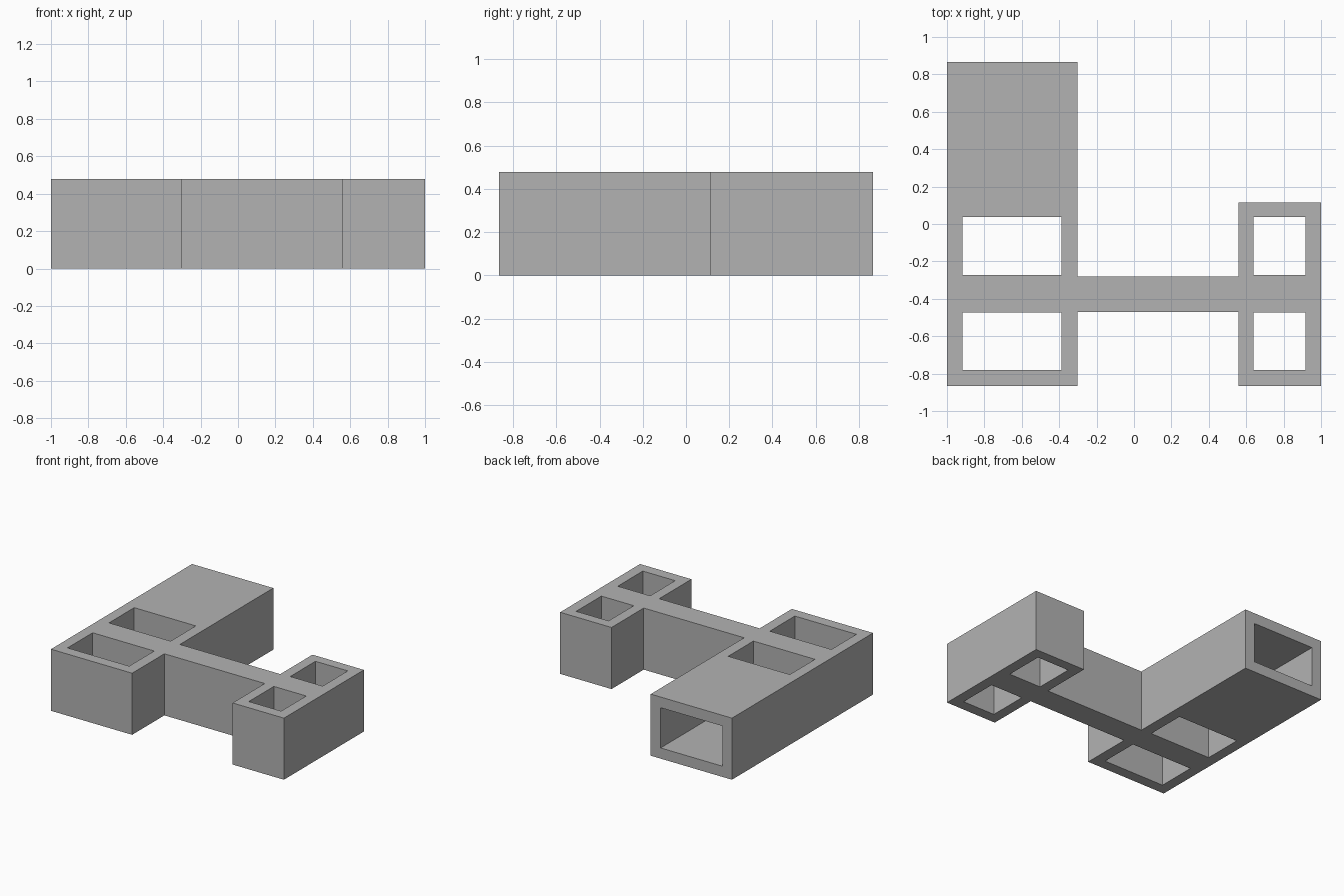
import bpy
import bmesh
from mathutils import Vector

if "Cube" in bpy.data.objects:
    bpy.data.objects.remove(bpy.data.objects["Cube"], do_unlink=True)

HEIGHT = 0.478
GREY = (0.45, 0.45, 0.45, 1.0)

mat = bpy.data.materials.new("plain grey")
mat.use_nodes = True
mat.diffuse_color = GREY
mat.node_tree.nodes["Principled BSDF"].inputs["Base Color"].default_value = GREY


def prism(name, outline, z0, z1):
    """Extrude a closed plan outline from z0 up to z1."""
    bm = bmesh.new()
    base = bm.faces.new([bm.verts.new((x, y, z0)) for x, y in outline])
    top = bmesh.ops.extrude_face_region(bm, geom=[base])["geom"]
    verts = [v for v in top if isinstance(v, bmesh.types.BMVert)]
    bmesh.ops.translate(bm, verts=verts, vec=Vector((0, 0, z1 - z0)))
    bmesh.ops.recalc_face_normals(bm, faces=bm.faces)
    mesh = bpy.data.meshes.new(name)
    bm.to_mesh(mesh)
    bm.free()
    mesh.materials.append(mat)
    obj = bpy.data.objects.new(name, mesh)
    bpy.context.collection.objects.link(obj)
    return obj


def box(name, x0, x1, y0, y1, z0, z1):
    return prism(name, [(x0, y0), (x1, y0), (x1, y1), (x0, y1)], z0, z1)


# Body: long block and short block joined by a bridge
body = prism("body", [
    (-1, -0.865), (-0.303, -0.865), (-0.303, -0.47), (0.559, -0.47),
    (0.559, -0.865), (1, -0.865), (1, 0.115), (0.559, 0.115),
    (0.559, -0.28), (-0.303, -0.28), (-0.303, 0.865), (-1, 0.865)], 0, HEIGHT)

# Vertical shafts, a front and rear pair through each block
cutters = []
for x0, x1 in ((-0.917, -0.388), (0.639, 0.917)):
    for y0, y1 in ((-0.78, -0.473), (-0.272, 0.037)):
        cutters.append(box("shaft_cutter", x0, x1, y0, y1, -0.1, HEIGHT + 0.1))

# Deep pocket opening at the back of the long block
cutters.append(box("pocket_cutter", -0.917, -0.388, 0.12, 1, 0.083, HEIGHT - 0.083))

# Cut the openings and drop the helpers
bpy.context.view_layer.objects.active = body
for cutter in cutters:
    cutter.hide_render = True
    mod = body.modifiers.new("cut", "BOOLEAN")
    mod.operation = "DIFFERENCE"
    mod.solver = "EXACT"
    mod.object = cutter
    bpy.ops.object.modifier_apply(modifier=mod.name)
    bpy.data.objects.remove(cutter, do_unlink=True)
